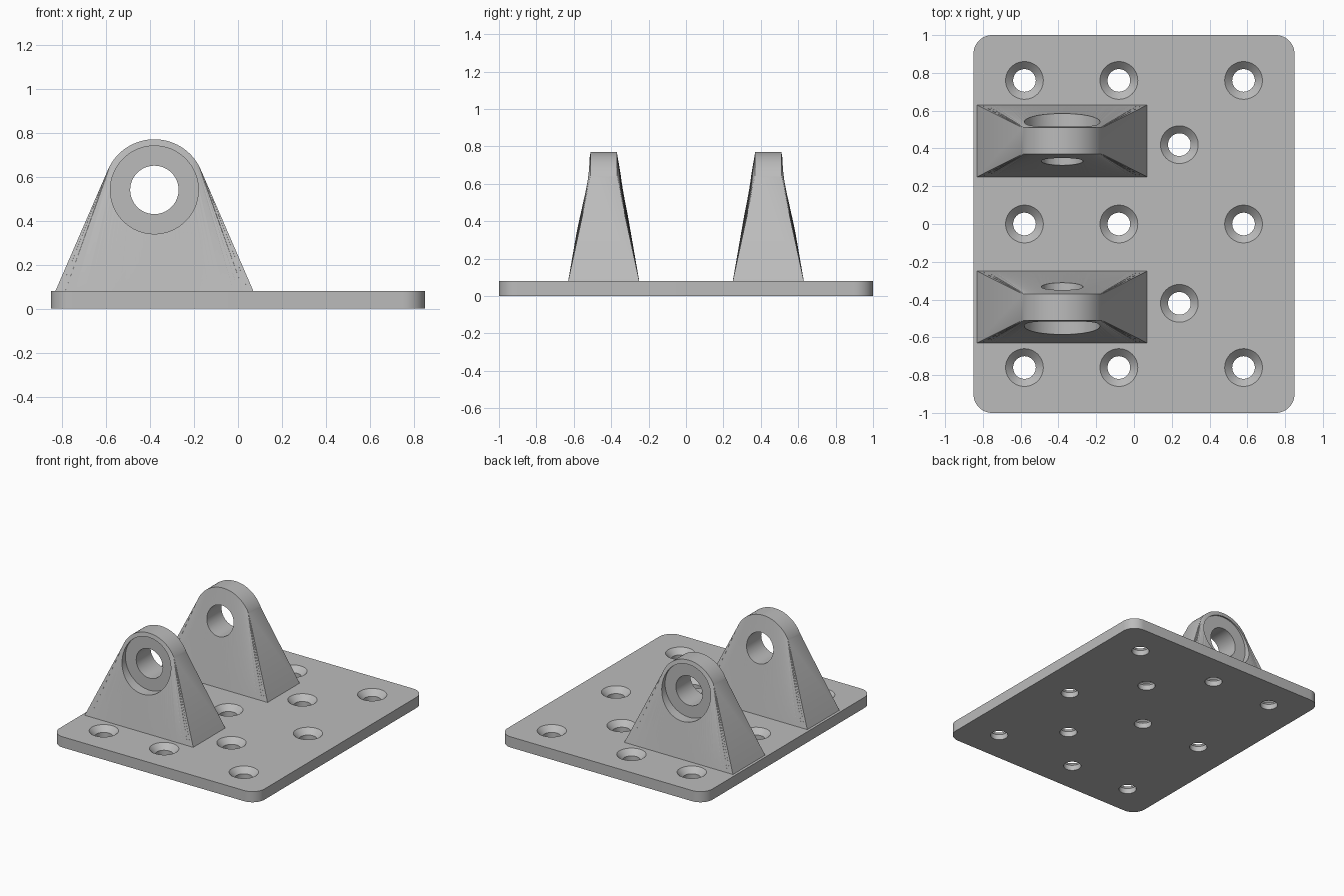
import bpy, bmesh, math
from mathutils import Matrix, Vector

cube = bpy.data.objects.get("Cube")
if cube:
    bpy.data.objects.remove(cube, do_unlink=True)

grey = bpy.data.materials.new("plain_grey")
grey.use_nodes = True
GREY = (0.5, 0.5, 0.5, 1)
grey.diffuse_color = GREY
grey.node_tree.nodes["Principled BSDF"].inputs["Base Color"].default_value = GREY


def make_object(name, bm):
    bmesh.ops.recalc_face_normals(bm, faces=bm.faces)
    mesh = bpy.data.meshes.new(name)
    bm.to_mesh(mesh)
    bm.free()
    mesh.materials.append(grey)
    obj = bpy.data.objects.new(name, mesh)
    bpy.context.collection.objects.link(obj)
    return obj


def add_loft(bm, lower, upper):
    """Closed solid between two matching loops."""
    a = [bm.verts.new(p) for p in lower]
    b = [bm.verts.new(p) for p in upper]
    n = len(a)
    bm.faces.new(a)
    bm.faces.new(b)
    for i in range(n):
        j = (i + 1) % n
        bm.faces.new((a[i], a[j], b[j], b[i]))


def add_turned(bm, profile, matrix, sides=48):
    """Stepped round cutter from (radius, height) pairs."""
    rings = []
    for r, h in profile:
        rings.append([bm.verts.new(matrix @ Vector((r * math.cos(t), r * math.sin(t), h)))
                      for t in (math.tau * i / sides for i in range(sides))])
    bm.faces.new(rings[0])
    bm.faces.new(rings[-1])
    for a, b in zip(rings, rings[1:]):
        for i in range(sides):
            j = (i + 1) % sides
            bm.faces.new((a[i], a[j], b[j], b[i]))


def finish(obj, cutter):
    """Cut the holes, drop the cutter and shade."""
    cutter.hide_render = True
    cut = obj.modifiers.new("holes", 'BOOLEAN')
    cut.operation = 'DIFFERENCE'
    cut.solver = 'EXACT'
    cut.object = cutter
    bpy.ops.object.select_all(action='DESELECT')
    obj.select_set(True)
    bpy.context.view_layer.objects.active = obj
    bpy.ops.object.modifier_apply(modifier=cut.name)
    bpy.data.objects.remove(cutter, do_unlink=True)
    bpy.ops.object.shade_smooth_by_angle(angle=math.radians(25))


# Base plate with rounded corners
THICK, HALF_X, HALF_Y, CORNER = 0.08, 0.85, 1.0, 0.1
outline = []
for k, (sx, sy) in enumerate([(1, 1), (-1, 1), (-1, -1), (1, -1)]):
    for i in range(13):
        t = math.pi / 2 * (k + i / 12)
        outline.append((sx * (HALF_X - CORNER) + CORNER * math.cos(t),
                        sy * (HALF_Y - CORNER) + CORNER * math.sin(t)))
bm = bmesh.new()
add_loft(bm, [(x, y, 0) for x, y in outline], [(x, y, THICK) for x, y in outline])
plate = make_object("base_plate", bm)

# Countersunk screw holes
spots = [(x, y) for x in (-0.58, -0.08, 0.58) for y in (-0.76, 0, 0.76)]
spots += [(0.24, -0.42), (0.24, 0.42)]
bm = bmesh.new()
for x, y in spots:
    add_turned(bm, [(0.06, -0.05), (0.06, 0.04), (0.1, THICK), (0.1, 0.15)],
               Matrix.Translation((x, y, 0)))
finish(plate, make_object("screw_hole_cutter", bm))

# Bearing lugs: rectangular foot blending into a round top
AXIS_X, AXIS_Z, LUG_Y = -0.38, 0.54, 0.44
TOP_R, FOOT_X, FOOT_Y, TOP_Y = 0.23, 0.45, 0.19, 0.07
drop = AXIS_Z - THICK
start = math.acos(TOP_R / math.hypot(FOOT_X, drop)) - math.atan2(drop, FOOT_X)
STEPS = 40


def lug_side(sign):
    points = [(AXIS_X + FOOT_X, sign * FOOT_Y, THICK)]
    for i in range(STEPS + 1):
        t = start + (math.pi - 2 * start) * i / STEPS
        points.append((AXIS_X + TOP_R * math.cos(t), sign * TOP_Y,
                       AXIS_Z + TOP_R * math.sin(t)))
    points.append((AXIS_X - FOOT_X, sign * FOOT_Y, THICK))
    return points


for name, side in (("front_lug", -1), ("back_lug", 1)):
    bm = bmesh.new()
    loops = []
    for sign in (-1, 1):
        pts = [Vector(p) + Vector((0, side * LUG_Y, 0)) for p in lug_side(sign)]
        verts = [bm.verts.new(p) for p in pts]
        loops.append(verts)
        # Ruled face from the straight foot edge up to the arc
        foot = [verts[0]]
        foot += [bm.verts.new(pts[0].lerp(pts[-1], i / STEPS)) for i in range(1, STEPS)]
        foot.append(verts[-1])
        arc = verts[1:-1]
        bm.faces.new((foot[0], foot[1], arc[1], arc[0]))
        for i in range(1, STEPS):
            bm.faces.new((foot[i], foot[i + 1], arc[i + 1], arc[i]))
        loops.append(foot)
    rim_a, foot_a, rim_b, foot_b = loops
    for i in range(len(rim_a) - 1):
        bm.faces.new((rim_a[i], rim_a[i + 1], rim_b[i + 1], rim_b[i]))
    for i in range(STEPS):
        bm.faces.new((foot_a[i], foot_a[i + 1], foot_b[i + 1], foot_b[i]))
    bmesh.ops.triangulate(bm, faces=bm.faces)
    lug = make_object(name, bm)

    # Pin bore with a wider recess on the outer face
    bm = bmesh.new()
    turn = Matrix.Rotation(-side * math.pi / 2, 4, 'X')
    add_turned(bm, [(0.11, 0.1), (0.11, 0.505), (0.2, 0.505), (0.2, 0.8)],
               Matrix.Translation((AXIS_X, 0, AXIS_Z)) @ turn, 64)
    finish(lug, make_object("bore_cutter", bm))
